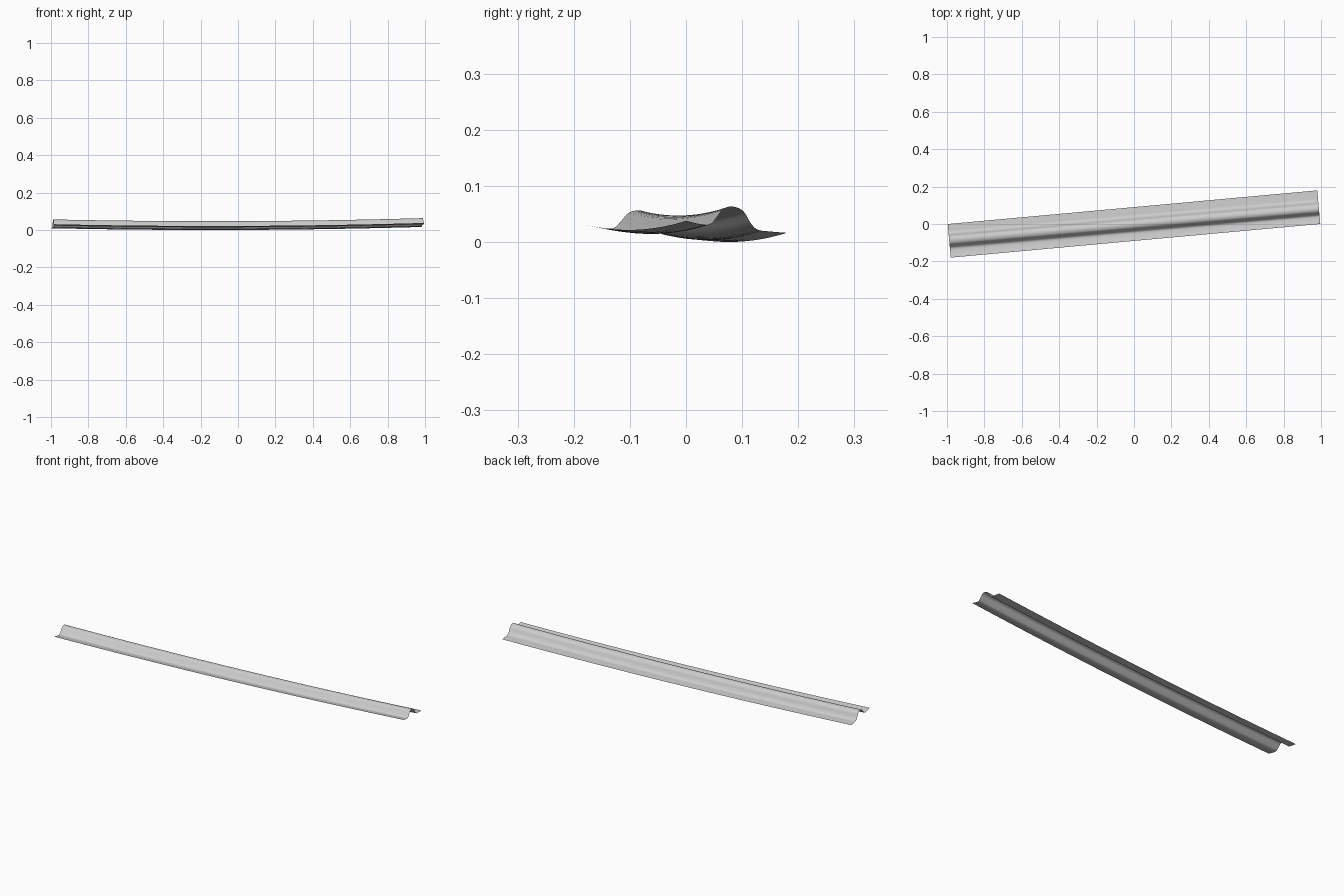
import bpy
import math
from mathutils import Vector
from mathutils.geometry import interpolate_bezier

cube = bpy.data.objects.get("Cube")
if cube:
    bpy.data.objects.remove(cube, do_unlink=True)

# Plain grey sheet metal
grey = bpy.data.materials.new("sheet_grey")
grey.use_nodes = True
color = (0.6, 0.6, 0.6, 1)
grey.diffuse_color = color
bsdf = next(n for n in grey.node_tree.nodes if n.type == 'BSDF_PRINCIPLED')
bsdf.inputs["Base Color"].default_value = color

# Hat-shaped cross-section: front flange, raised rib, rear flange
profile = [(-.090, .037), (-.062, .031), (-.043, .031), (-.030, .044),
           (-.018, .058), (.000, .0625), (.018, .054), (.030, .033),
           (.042, .021), (.062, .018), (.090, .0155)]
pts = [Vector((0, v, z)) for v, z in profile]


def smooth_section(points, steps=5):
    """Round the section off with tangent-matched curve spans."""
    last = len(points) - 1
    tangents = [(points[min(i + 1, last)] - points[max(i - 1, 0)]) / 6
                for i in range(last + 1)]
    out = [points[0]]
    for i in range(last):
        a, b = points[i], points[i + 1]
        out += interpolate_bezier(a, a + tangents[i], b - tangents[i + 1],
                                  b, steps + 1)[1:]
    return out


section = smooth_section(pts)
half_length, stations = 0.992, 60
angle = math.radians(5.2)
cols = len(section)
verts, faces = [], []

# Sweep the section along a slightly sagging, slightly turned line
for i in range(stations + 1):
    t = 2 * i / stations - 1
    sag = -.0125 * (1 - t * t) + .0035 * t
    for p in section:
        rib_shift = -.007 * t * max(0, 1 - abs(p.y) / .09)
        u, v = t * half_length, p.y + rib_shift
        verts.append((u * math.cos(angle) - v * math.sin(angle),
                      u * math.sin(angle) + v * math.cos(angle),
                      p.z + sag))

for i in range(stations):
    for j in range(cols - 1):
        a = i * cols + j
        faces.append((a, a + cols, a + cols + 1, a + 1))

# Rest the sheet on the ground
low = min(v[2] for v in verts)
verts = [(x, y, z - low) for x, y, z in verts]

mesh = bpy.data.meshes.new("ribbed_sheet")
mesh.from_pydata(verts, [], faces)
mesh.materials.append(grey)
sheet = bpy.data.objects.new("ribbed_sheet", mesh)
bpy.context.collection.objects.link(sheet)
for poly in mesh.polygons:
    poly.use_smooth = True
    
# Make the normals face upward
if mesh.polygons[0].normal.z < 0:
    mesh.flip_normals()
